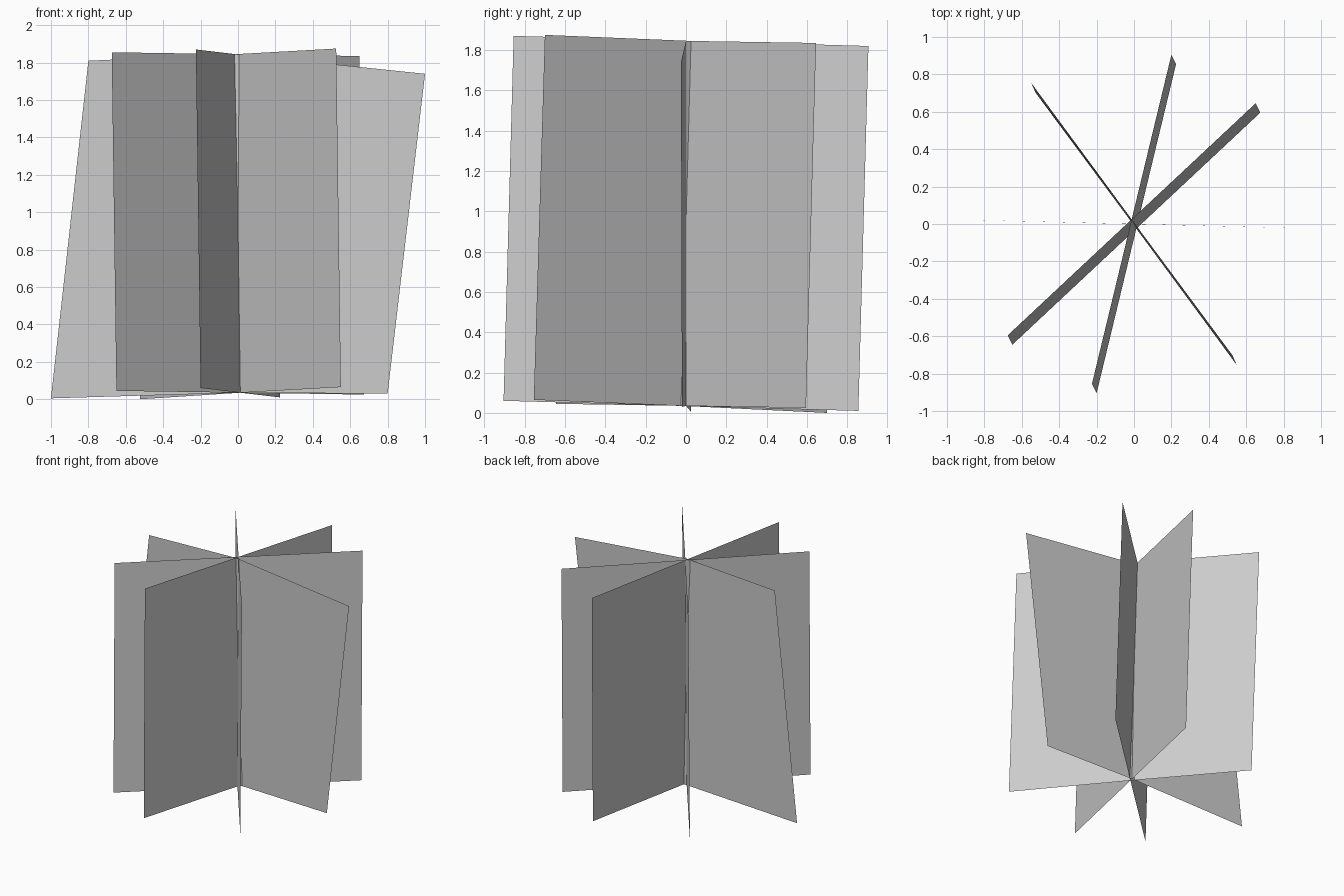
import bpy


def card(name, corners, low, high):
    """Thin two-panel card: corners run bottom-left, bottom-right, top-right, top-left."""
    bl, br, tr, tl = corners
    mesh = bpy.data.meshes.new(name)
    mesh.from_pydata([bl, low, br, tr, high, tl], [], [(0, 1, 4, 5), (1, 2, 3, 4)])
    obj = bpy.data.objects.new(name, mesh)
    bpy.context.collection.objects.link(obj)
    return obj


# ends of the shared, slightly tilted centre line
LOW, HIGH = (0.0125, -0.025, 0.035), (-0.0125, 0.025, 1.845)

# sheared card lying along x
card("side_card", [(-1, 0.025, 0.005), (0.8, -0.02, 0.03),
                   (1, -0.025, 1.74), (-0.8, 0.02, 1.81)],
     (0.01, 0, 0.035), (-0.01, 0, 1.845))

# three leaning cards crossing it
card("depth_card", [(-0.2, -0.905, 0.06), (0.225, 0.855, 0.01),
                    (0.2, 0.905, 1.82), (-0.225, -0.855, 1.87)], LOW, HIGH)
card("right_diagonal_card", [(-0.65, -0.645, 0.045), (0.675, 0.595, 0.025),
                             (0.65, 0.645, 1.835), (-0.675, -0.595, 1.855)], LOW, HIGH)
card("left_diagonal_card", [(-0.525, 0.7, 0.0), (0.55, -0.755, 0.065),
                            (0.525, -0.7, 1.875), (-0.55, 0.755, 1.81)], LOW, HIGH)
